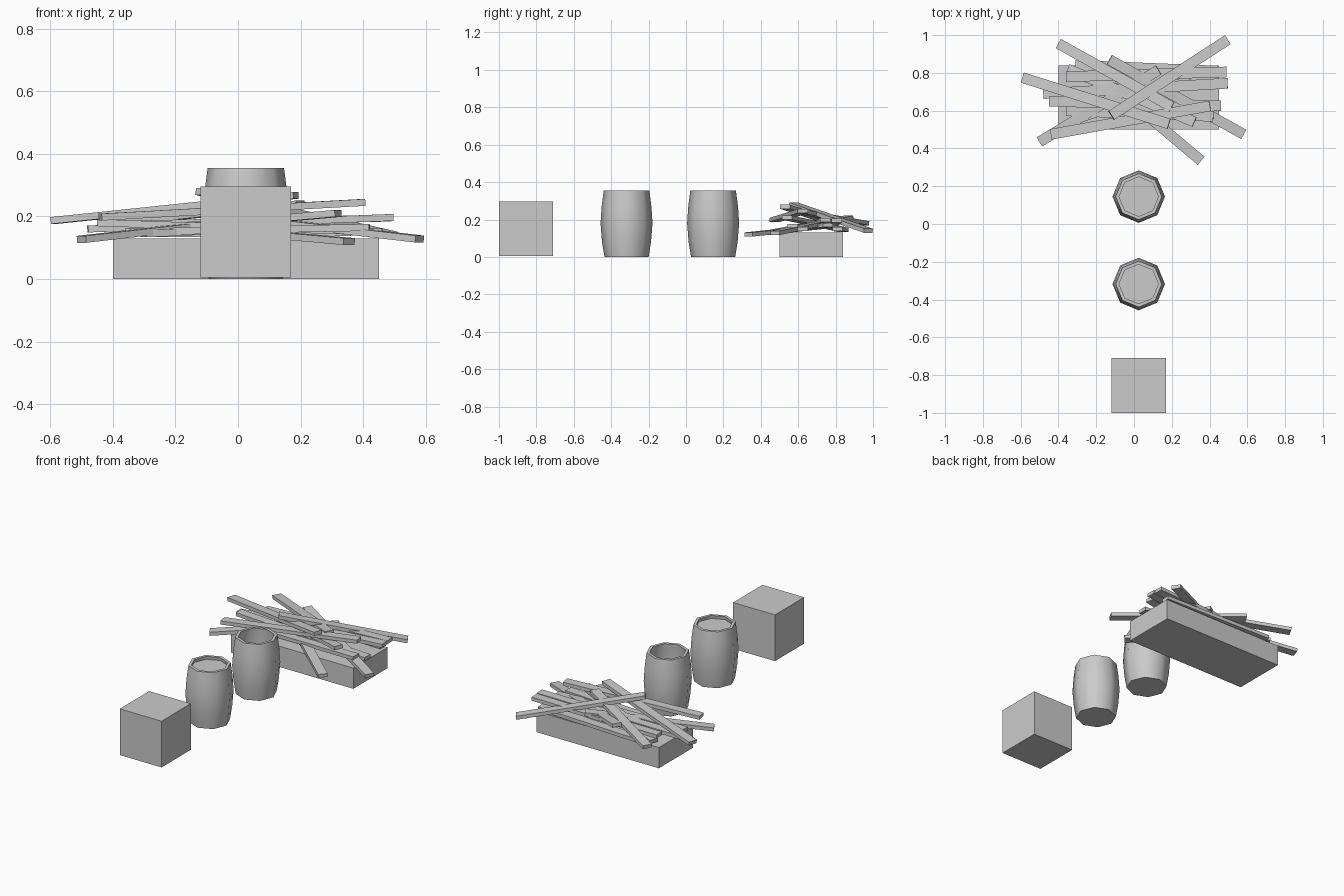
import bpy, bmesh, math
from mathutils import Vector, Matrix

if "Cube" in bpy.data.objects:
    bpy.data.objects.remove(bpy.data.objects["Cube"])


def finish(bm, name, smooth=False):
    bmesh.ops.recalc_face_normals(bm, faces=bm.faces)
    mesh = bpy.data.meshes.new(name)
    bm.to_mesh(mesh)
    bm.free()
    ob = bpy.data.objects.new(name, mesh)
    bpy.context.collection.objects.link(ob)
    if smooth:
        bpy.ops.object.select_all(action='DESELECT')
        ob.select_set(True)
        bpy.context.view_layer.objects.active = ob
        bpy.ops.object.shade_smooth_by_angle(angle=math.radians(50))
    return ob


def box(name, lo, hi):
    lo, hi = Vector(lo), Vector(hi)
    bm = bmesh.new()
    bmesh.ops.create_cube(bm, size=1, matrix=Matrix.Translation((lo + hi) / 2)
                          @ Matrix.Diagonal((*(hi - lo), 1)))
    return finish(bm, name)


def plank(name, a, b, width=0.056, thick=0.022):
    # board stretched between two end centres, lying on its wide side
    a, b = Vector(a), Vector(b)
    x = (b - a).normalized()
    y = Vector((0, 0, 1)).cross(x).normalized()
    rot = Matrix((x, y, x.cross(y))).transposed().to_4x4()
    bm = bmesh.new()
    bmesh.ops.create_cube(bm, size=1, matrix=Matrix.Translation((a + b) / 2) @ rot
                          @ Matrix.Diagonal(((b - a).length, width, thick, 1)))
    return finish(bm, name)


def barrel(name, y, floor):
    # eight-sided bulged shell with a rim and an inner floor
    profile = [(0.118, 0), (0.131, 0.08), (0.139, 0.18), (0.133, 0.27),
               (0.122, 0.355), (0.104, 0.355)]
    if floor < 0.2:
        profile += [(0.118, 0.2), (0.105, floor)]
    else:
        profile += [(0.107, floor)]
    bm = bmesh.new()
    rings = []
    for r, z in profile:
        rings.append([bm.verts.new((0.025 + r * math.cos(i * math.pi / 4),
                                    y + r * math.sin(i * math.pi / 4), z))
                      for i in range(8)])
    for p, q in zip(rings, rings[1:]):
        for i in range(8):
            j = (i + 1) % 8
            bm.faces.new((p[i], p[j], q[j], q[i]))
    bm.faces.new(rings[0])
    bm.faces.new(rings[-1])
    return finish(bm, name, True)


# crate and barrels
box("crate", (-0.12, -1.0, 0.005), (0.17, -0.71, 0.295))
barrel("filled_barrel", -0.318, 0.335)
barrel("empty_barrel", 0.145, 0.03)

# wood pile: solid base with loose planks thrown on top
box("pile_base", (-0.40, 0.50, 0), (0.45, 0.84, 0.13))
planks = [
    ((-0.12, 0.575, 0.280), (0.495, 0.975, 0.140)),
    ((-0.59, 0.775, 0.187), (0.185, 0.530, 0.268)),
    ((-0.44, 0.475, 0.198), (0.402, 0.625, 0.245)),
    ((-0.13, 0.870, 0.210), (0.58, 0.475, 0.128)),
    ((-0.40, 0.955, 0.180), (0.20, 0.620, 0.240)),
    ((0.355, 0.335, 0.120), (-0.15, 0.760, 0.165)),
    ((-0.50, 0.435, 0.127), (0.13, 0.815, 0.200)),
    ((-0.35, 0.820, 0.150), (0.32, 0.540, 0.210)),
    ((-0.48, 0.690, 0.160), (0.495, 0.745, 0.197)),
    ((-0.36, 0.780, 0.175), (0.49, 0.805, 0.195)),
    ((-0.45, 0.650, 0.180), (0.46, 0.625, 0.150)),
    ((-0.31, 0.840, 0.145), (0.44, 0.810, 0.150)),
    ((-0.30, 0.560, 0.145), (0.30, 0.760, 0.170)),
    ((-0.36, 0.600, 0.150), (0.42, 0.570, 0.165)),
]
for i, (a, b) in enumerate(planks):
    plank(f"plank_{i + 1}", a, b)
